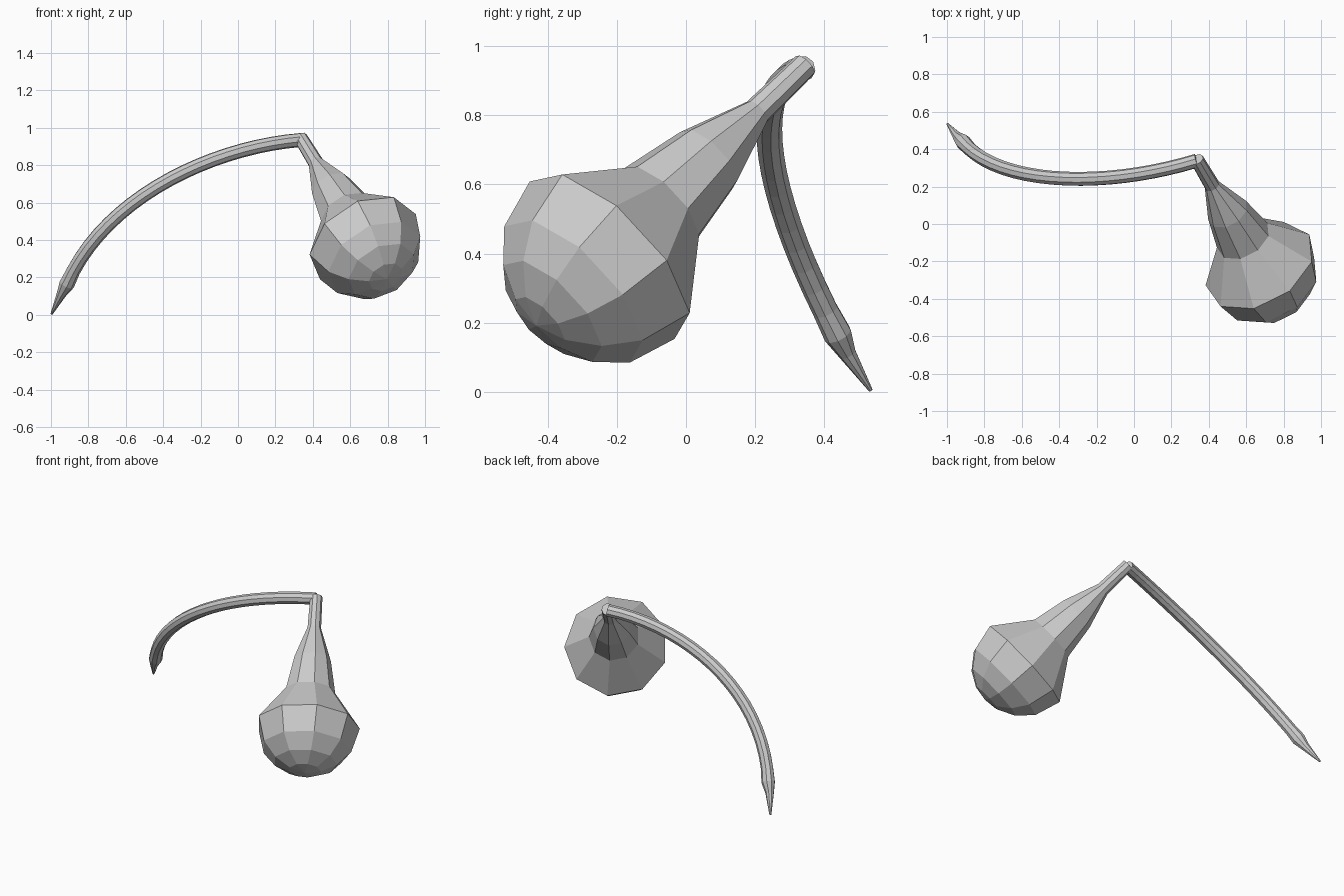
import bpy, math
from mathutils import Vector
from mathutils.geometry import interpolate_bezier

if "Cube" in bpy.data.objects:
    bpy.data.objects.remove(bpy.data.objects["Cube"])

SIDES = 9


def sweep(name, stations, side, offset=0.0):
    """Loft 9-sided rings along (centre, direction, radius) stations."""
    verts, faces = [], []
    for centre, direction, radius in stations:
        d = direction.normalized()
        u = (side - d * side.dot(d)).normalized()
        v = d.cross(u)
        for i in range(SIDES):
            a = offset + 2 * math.pi * i / SIDES
            verts.append(centre + radius * (math.cos(a) * u + math.sin(a) * v))
    for r in range(len(stations) - 1):
        for i in range(SIDES):
            j = (i + 1) % SIDES
            faces.append((r * SIDES + i, r * SIDES + j,
                          (r + 1) * SIDES + j, (r + 1) * SIDES + i))
    faces.append(tuple(reversed(range(SIDES))))
    n = len(verts)
    faces.append(tuple(range(n - SIDES, n)))
    mesh = bpy.data.meshes.new(name)
    mesh.from_pydata(verts, [], faces)
    mesh.update()
    obj = bpy.data.objects.new(name, mesh)
    bpy.context.collection.objects.link(obj)
    return obj


# Bulb: tapered neck, flared shoulder, faceted half-sphere bottom
top = Vector((0.335, 0.345, 0.945))
rim = Vector((0.672, -0.225, 0.393))
axis = (rim - top).normalized()
length = (rim - top).length
R = 0.315
profile = [(0, 0.038), (0.21, 0.042), (0.425, 0.114), (0.637, 0.153)]
for deg in (0, 30, 52, 72, 89.5):
    a = math.radians(deg)
    profile.append((length + R * math.sin(a), R * math.cos(a)))
sweep("bulb", [(top + axis * t, axis, r) for t, r in profile],
      Vector((0, 0, -1)), math.radians(7))

# Stem: curved tube ending in a narrow point
p0, p1, p2, p3 = (Vector(p) for p in (
    (0.335, 0.338, 0.935), (-0.15, 0.19, 0.895),
    (-0.72, 0.20, 0.62), (-0.915, 0.44, 0.165)))
path = interpolate_bezier(p0, p1, p2, p3, 20)
radii = [0.038] * 19 + [0.042]
path += [Vector((-0.945, 0.468, 0.11)), Vector((-0.997, 0.535, 0.004))]
radii += [0.026, 0.006]
plane_normal = (p3 - p0).cross(path[10] - p0).normalized()
stations = []
for i, p in enumerate(path):
    a, b = path[max(i - 1, 0)], path[min(i + 1, len(path) - 1)]
    stations.append((p, b - a, radii[i]))
sweep("stem", stations, plane_normal)
